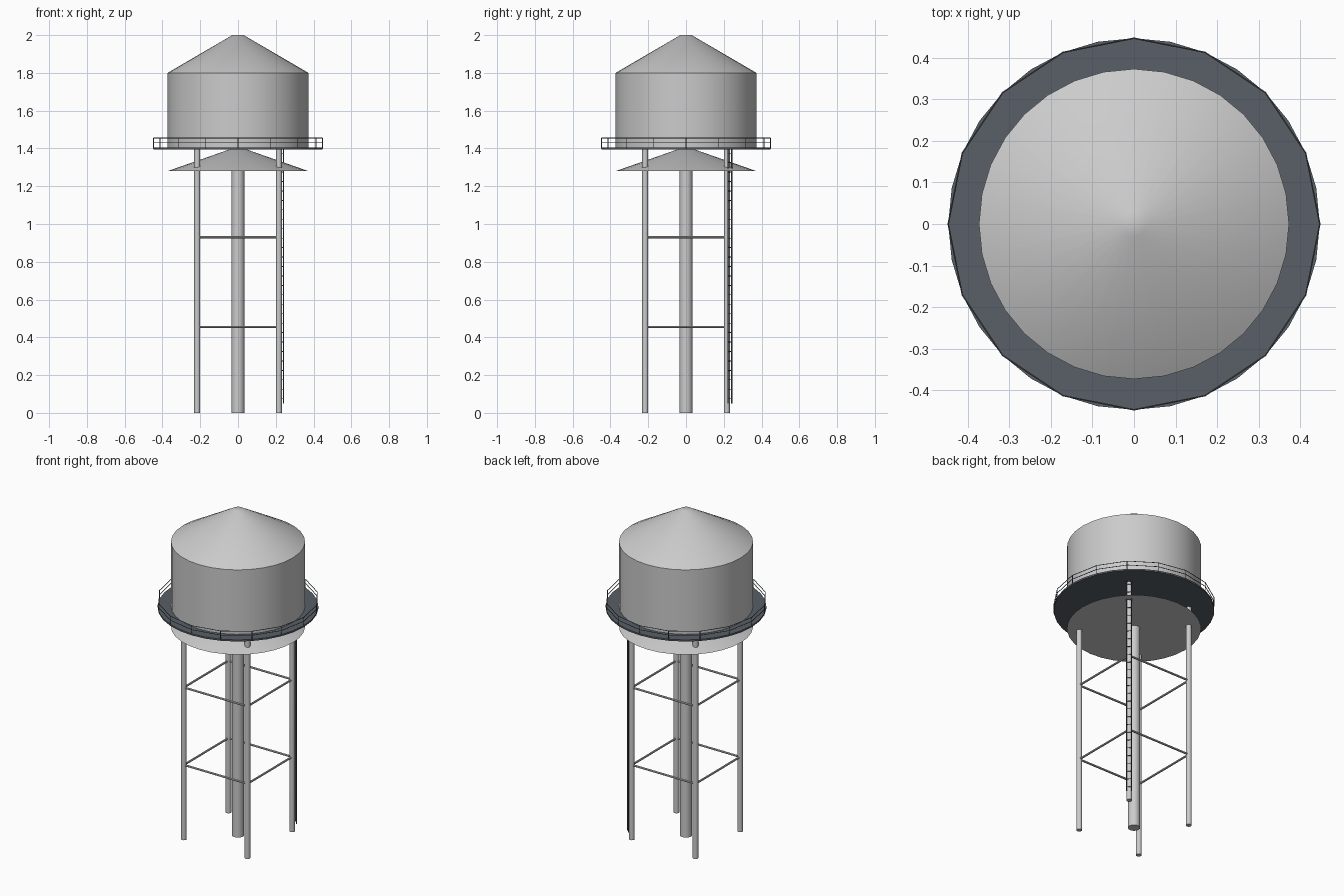
import bpy, math
from mathutils import Vector

if "Cube" in bpy.data.objects:
    bpy.data.objects.remove(bpy.data.objects["Cube"])

R, DECK, RAIL = 0.373, 0.447, 0.447


def finish(name, smooth=True):
    ob = bpy.context.object
    ob.name = name
    if smooth:
        bpy.ops.object.shade_smooth_by_angle(angle=math.radians(35))
    return ob


def frustum(name, r1, r2, z1, z2, sides=32, x=0, y=0):
    bpy.ops.mesh.primitive_cone_add(vertices=sides, radius1=r1, radius2=r2,
                                    depth=z2 - z1, location=(x, y, (z1 + z2) / 2))
    return finish(name)


def rod(name, a, b, r, sides=8):
    a, b = Vector(a), Vector(b)
    d = b - a
    bpy.ops.mesh.primitive_cylinder_add(vertices=sides, radius=r, depth=d.length,
                                        location=(a + b) / 2,
                                        rotation=d.to_track_quat('Z', 'Y').to_euler())
    return finish(name)


# Tank, roof, lower cone and riser pipe
frustum("tank", R, R, 1.40, 1.80)
frustum("roof", R, 0.03, 1.80, 2.00)
frustum("lower_cone", R, 0.03, 1.28, 1.40)
frustum("riser_pipe", 0.034, 0.034, 0.0, 1.30, 16)

# Walkway deck
dark = bpy.data.materials.new("walkway_grey")
dark.diffuse_color = (0.10, 0.115, 0.135, 1)
dark.use_nodes = True
dark.node_tree.nodes["Principled BSDF"].inputs["Base Color"].default_value = dark.diffuse_color
deck = frustum("walkway", DECK, DECK, 1.395, 1.405)
deck.data.materials.append(dark)

# Railing: sixteen posts and two rails
n = 16
ring = [(RAIL * math.cos(2 * math.pi * i / n), RAIL * math.sin(2 * math.pi * i / n))
        for i in range(n)]
for i, (x, y) in enumerate(ring):
    x2, y2 = ring[(i + 1) % n]
    posts = [rod("railing_post", (x, y, 1.40), (x, y, 1.455), 0.002, 6)]
    for z in (1.43, 1.455):
        posts.append(rod("railing_bar", (x, y, z), (x2, y2, z), 0.002, 6))
    for p in posts:
        p.data.materials.append(dark)

# Legs and horizontal braces
L = 0.216
corners = [(L, L), (-L, L), (-L, -L), (L, -L)]
for i, (x, y) in enumerate(corners):
    frustum("leg", 0.016, 0.016, 0.0, 1.40, 12, x, y)
    x2, y2 = corners[(i + 1) % 4]
    for z in (0.455, 0.93):
        rod("brace", (x, y, z), (x2, y2, z), 0.006)

# Ladder on the outside of one leg
c, h = 0.232, 0.010
rails = [(c + h, c - h), (c - h, c + h)]
for x, y in rails:
    rod("ladder_rail", (x, y, 0.05), (x, y, 1.40), 0.003, 6).data.materials.append(dark)
for k in range(27):
    z = 0.075 + k * 0.05
    if z < 1.40:
        rod("ladder_rung", (*rails[0], z), (*rails[1], z), 0.002, 6).data.materials.append(dark)
